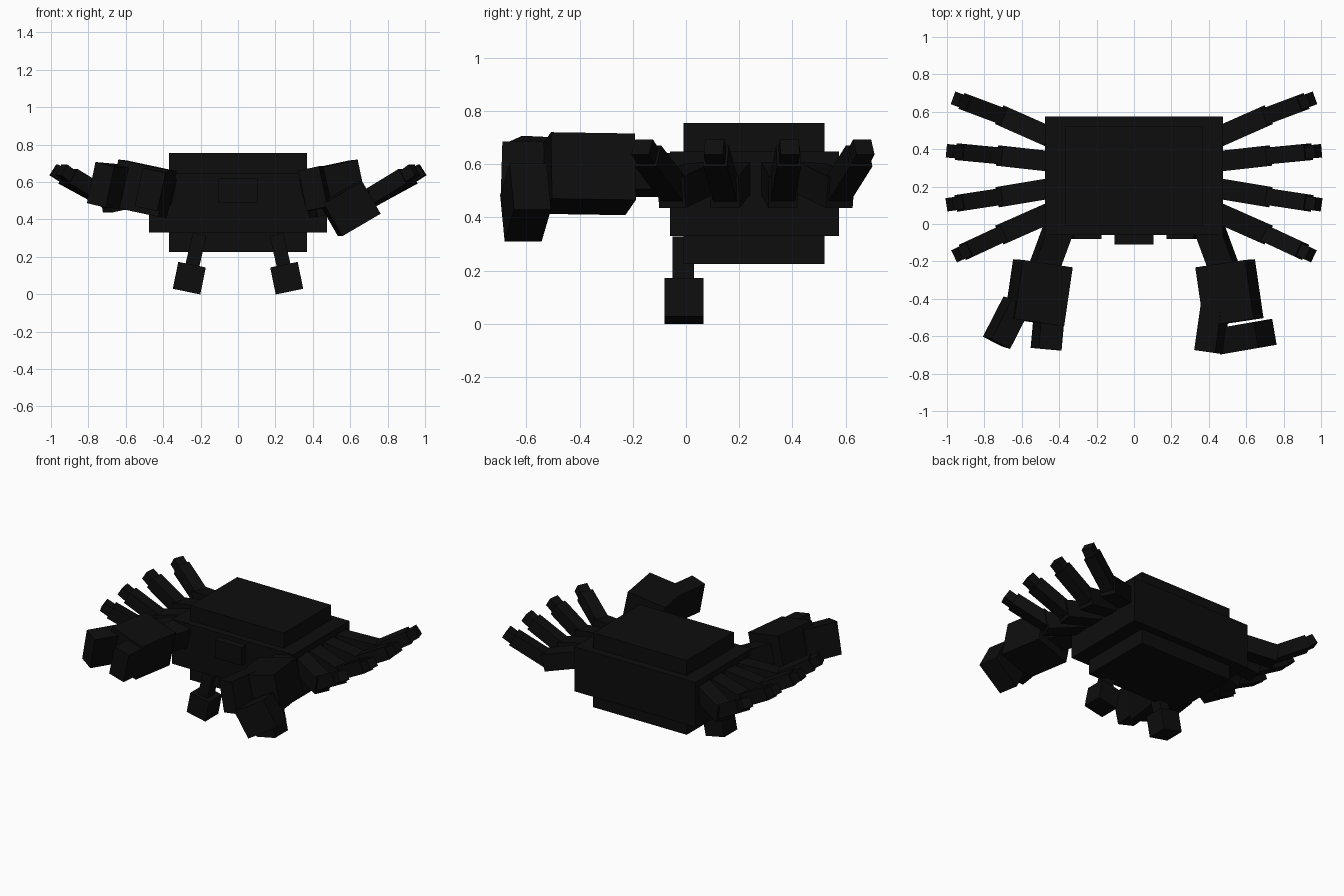
import bpy
from math import radians
from mathutils import Vector, Matrix

old = bpy.data.objects.get("Cube")
if old:
    bpy.data.objects.remove(old, do_unlink=True)

shell = bpy.data.materials.new("shell_black")
shell.use_nodes = True
color = (0.004, 0.004, 0.004, 1)
shell.diffuse_color = color
shell.node_tree.nodes["Principled BSDF"].inputs["Base Color"].default_value = color


def cube(name, matrix):
    bpy.ops.mesh.primitive_cube_add(size=1)
    ob = bpy.context.object
    ob.name = name
    ob.data.transform(matrix)
    ob.data.materials.append(shell)
    return ob


def box(name, lo, hi):
    lo, hi = Vector(lo), Vector(hi)
    return cube(name, Matrix.Translation((lo + hi) / 2) @ Matrix.Diagonal((*(hi - lo), 1)))


def beam(name, start, end, width, height, roll=0):
    """Rectangular bar running from start to end, rolled about its own axis."""
    p, q = Vector(start), Vector(end)
    d = (q - p).normalized()
    side = d.cross(Vector((0, 0, 1))).normalized()
    turn = Matrix((side, d, side.cross(d))).transposed().to_4x4()
    spin = Matrix.Rotation(radians(roll), 4, d)
    size = Matrix.Diagonal((width, (q - p).length, height, 1))
    return cube(name, Matrix.Translation((p + q) / 2) @ spin @ turn @ size)


# Body: wide middle slab with a narrower block passing through it
box("body_core", (-0.37, -0.01, 0.225), (0.37, 0.52, 0.755))
box("body_shell", (-0.477, -0.06, 0.33), (0.477, 0.575, 0.648))
box("mouth", (-0.105, -0.11, 0.49), (0.105, 0.0, 0.62))

# Legs: root, knee and tip of each, seen from above
legs = [
    ((0.45, 0.465), (0.71, 0.58), (0.95, 0.668)),
    ((0.45, 0.335), (0.72, 0.365), (0.985, 0.39)),
    ((0.45, 0.19), (0.72, 0.145), (0.985, 0.105)),
    ((0.45, 0.06), (0.71, -0.055), (0.945, -0.165)),
]
for s, label in ((1, "left"), (-1, "right")):
    for i, (root, knee, tip) in enumerate(legs, 1):
        a = Vector((s * root[0], root[1], 0.55))
        b = Vector((s * knee[0], knee[1], 0.495))
        c = Vector((s * tip[0], tip[1], 0.665))
        beam(f"{label}_leg_{i}_upper", a, b, 0.11, 0.12)
        beam(f"{label}_leg_{i}_lower", a.lerp(b, 0.9), b.lerp(c, 0.8), 0.09, 0.09)
        beam(f"{label}_leg_{i}_tip", b.lerp(c, 0.7), c, 0.072, 0.068)

    # Eyes hanging on short stalks
    beam(f"{label}_eye_stalk", (s * 0.205, -0.01, 0.32), (s * 0.245, -0.01, 0.15), 0.08, 0.075)
    beam(f"{label}_eye", (s * 0.246, -0.008, 0.158), (s * 0.275, -0.008, 0.014), 0.146, 0.15)

    # Claw arm and palm
    beam(f"{label}_claw_arm", (s * 0.405, -0.03, 0.56), (s * 0.49, -0.26, 0.56), 0.14, 0.14, s * 12)
    beam(f"{label}_claw_palm", (s * 0.487, -0.21, 0.562), (s * 0.533, -0.525, 0.567),
         0.275, 0.255, s * 12)

# Right claw: two forward fingers
beam("right_inner_finger", (-0.45, -0.45, 0.56), (-0.47, -0.67, 0.56), 0.125, 0.21, -12)
beam("right_outer_finger", (-0.625, -0.42, 0.575), (-0.735, -0.635, 0.585), 0.115, 0.225, -12)

# Left claw: inner finger bent inward, outer finger hanging down
beam("left_inner_finger", (0.435, -0.44, 0.565), (0.4, -0.685, 0.565), 0.115, 0.22, 12)
beam("left_outer_finger", (0.587, -0.533, 0.457), (0.611, -0.672, 0.457), 0.24, 0.2, 30)
